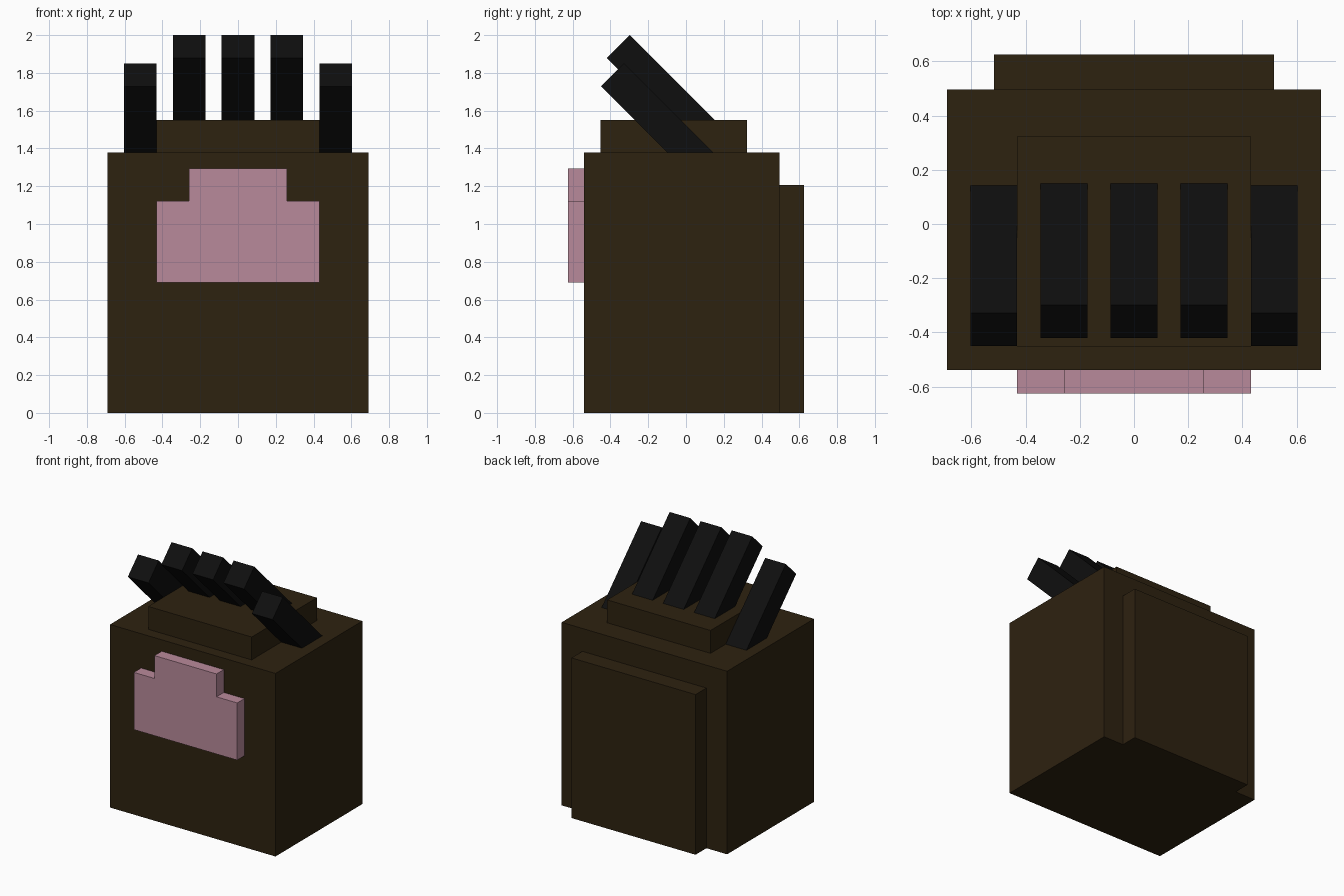
import bpy, bmesh, math
from mathutils import Matrix, Vector

if "Cube" in bpy.data.objects:
    bpy.data.objects.remove(bpy.data.objects["Cube"])

U = 2 / 23.2  # one block unit


def material(name, rgb):
    m = bpy.data.materials.new(name)
    m.diffuse_color = (*rgb, 1)
    m.use_nodes = True
    m.node_tree.nodes["Principled BSDF"].inputs["Base Color"].default_value = m.diffuse_color
    return m


BROWN = material("dark brown", (0.027, 0.016, 0.0052))
PINK = material("dusty pink", (0.485, 0.254, 0.328))
BLACK = material("black", (0.0045, 0.0045, 0.0045))


def finish(name, bm, mat):
    bmesh.ops.recalc_face_normals(bm, faces=bm.faces)
    mesh = bpy.data.meshes.new(name)
    bm.to_mesh(mesh)
    bm.free()
    mesh.materials.append(mat)
    ob = bpy.data.objects.new(name, mesh)
    bpy.context.collection.objects.link(ob)
    return ob


def box(name, size, centre, mat, tilt=0):
    bm = bmesh.new()
    m = (Matrix.Translation(centre) @ Matrix.Rotation(tilt, 4, 'X')
         @ Matrix.Diagonal((*size, 1)))
    bmesh.ops.create_cube(bm, size=1, matrix=m)
    return finish(name, bm, mat)


def slab(name, half_width, y0, y1, z0, z1, mat):
    return box(name, (2 * half_width, y1 - y0, z1 - z0),
               (0, (y0 + y1) / 2, (z0 + z1) / 2), mat)


FRONT, BACK = -6.25 * U, 5.75 * U

# Main block, raised cap and back panel
slab("body", 8 * U, FRONT, BACK, 0, 16 * U, BROWN)
slab("cap", 5 * U, FRONT + U, FRONT + 10 * U, 16 * U, 18 * U, BROWN)
slab("back_panel", 6 * U, BACK, BACK + 1.5 * U, 0, 14 * U, BROWN)

# Stepped front plate, extruded from its outline
half = [(5, 8), (5, 13), (3, 13), (3, 15)]
outline = half + [(-x, z) for x, z in reversed(half)]
bm = bmesh.new()
face = bm.faces.new([bm.verts.new((x * U, FRONT, z * U)) for x, z in outline])
ext = bmesh.ops.extrude_face_region(bm, geom=[face], use_keep_orig=True)
bmesh.ops.translate(bm, vec=(0, -U, 0),
                    verts=[g for g in ext["geom"] if isinstance(g, bmesh.types.BMVert)])
finish("front_plate", bm, PINK)

# Five square spikes leaning forward at 45 degrees
S = math.sqrt(0.5)
down, under = Vector((0, S, -S)), Vector((0, -S, -S))
spikes = [("outer_left", -6, -0.328, 1.85), ("inner_left", -3, -0.298, 2.0),
          ("middle", 0, -0.298, 2.0),
          ("inner_right", 3, -0.298, 2.0), ("outer_right", 6, -0.328, 1.85)]
for name, x, y, z in spikes:
    centre = Vector((x * U, y, z)) + down * 4 * U + under * U
    box(name + "_spike", (2 * U, 2 * U, 8 * U), centre, BLACK, math.pi / 4)
